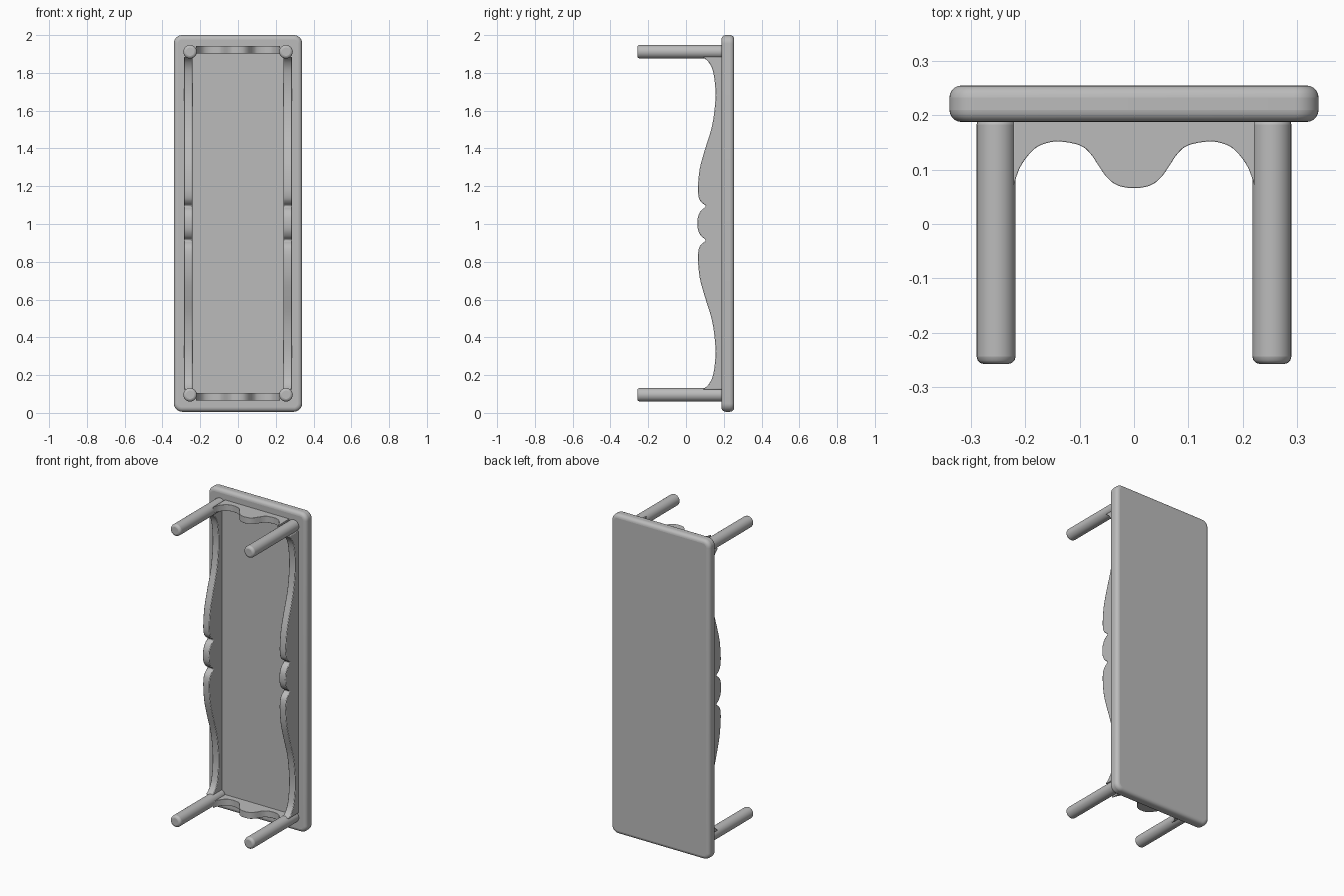
import bpy, bmesh
from mathutils import Vector

if "Cube" in bpy.data.objects:
    bpy.data.objects.remove(bpy.data.objects["Cube"])

grey = bpy.data.materials.new("plain grey")
grey.diffuse_color = (0.5, 0.5, 0.5, 1)
grey.use_nodes = True
grey.node_tree.nodes["Principled BSDF"].inputs["Base Color"].default_value = grey.diffuse_color


def finish(name, bm, bevel=0.0, segments=3):
    bmesh.ops.recalc_face_normals(bm, faces=bm.faces)
    mesh = bpy.data.meshes.new(name)
    bm.to_mesh(mesh)
    bm.free()
    mesh.materials.append(grey)
    ob = bpy.data.objects.new(name, mesh)
    bpy.context.collection.objects.link(ob)
    if bevel:
        mod = ob.modifiers.new("soft edges", 'BEVEL')
        mod.width, mod.segments = bevel, segments
        mod.limit_method, mod.angle_limit = 'ANGLE', 0.7
    bpy.context.view_layer.objects.active = ob
    ob.select_set(True)
    bpy.ops.object.shade_smooth_by_angle(angle=0.7)
    ob.select_set(False)
    return ob


def curve(points, steps=4):
    """Smooth line through the points."""
    p = [Vector(q) for q in points]
    p = [2 * p[0] - p[1]] + p + [2 * p[-1] - p[-2]]
    out = []
    for a, b, c, d in zip(p, p[1:], p[2:], p[3:]):
        for i in range(steps):
            t = i / steps
            out.append(0.5 * (2 * b + (c - a) * t + (2 * a - 5 * b + 4 * c - d) * t * t
                              + (3 * b - a - 3 * c + d) * t ** 3))
    return out + [p[-2]]


def mirrored(half):
    return [(-u, v) for u, v in reversed(half) if u > 0] + half


def apron(name, edge, place, thickness):
    """Board with a scalloped edge; place maps (along, depth) to 3D."""
    outline = curve(edge)
    outline += [Vector((outline[-1].x, 0.195)), Vector((outline[0].x, 0.195))]
    bm = bmesh.new()
    face = bm.faces.new([bm.verts.new(place(*q)) for q in outline])
    ext = bmesh.ops.extrude_face_region(bm, geom=[face])
    bmesh.ops.translate(bm, vec=thickness,
                        verts=[v for v in ext["geom"] if isinstance(v, bmesh.types.BMVert)])
    return finish(name, bm, 0.008, 2)


# table top, standing on its short edge
bm = bmesh.new()
bmesh.ops.create_cube(bm, size=1)
for v in bm.verts:
    v.co = (v.co.x * 0.68, 0.2215 + v.co.y * 0.067, 1.003 + v.co.z * 1.994)
corners = [e for e in bm.edges if abs(e.verts[0].co.y - e.verts[1].co.y) > 0.01]
bmesh.ops.bevel(bm, geom=corners, offset=0.045, segments=8, profile=0.5, affect='EDGES')
finish("table_top", bm, 0.022, 5)

# four round legs
for x in (-0.254, 0.254):
    for z in (0.096, 1.912):
        bm = bmesh.new()
        bmesh.ops.create_cone(bm, cap_ends=True, segments=24, radius1=0.036,
                              radius2=0.036, depth=0.455)
        for v in bm.verts:
            v.co = (x + v.co.x, -0.0305 + v.co.z, z + v.co.y)
        finish("leg", bm, 0.014, 3)

# long scalloped aprons
long_half = [(0, .06), (.04, .065), (.07, .082), (.09, .105), (.11, .083), (.135, .068),
             (.19, .063), (.29, .073), (.39, .1), (.5, .134), (.6, .151), (.7, .156),
             (.8, .144), (.85, .122), (.88, .09)]
for x in (-0.286, 0.242):
    apron("long_apron", mirrored(long_half),
          lambda u, y, x=x: (x, y, 1.004 + u), (0.044, 0, 0))

# short scalloped aprons
short_half = [(0, .066), (.03, .071), (.05, .086), (.065, .107), (.08, .129), (.1, .145),
              (.14, .152), (.17, .146), (.19, .132), (.21, .104), (.222, .07)]
for z in (0.065, 1.903):
    apron("short_apron", mirrored(short_half),
          lambda u, y, z=z: (u, y, z), (0, 0, 0.04))
